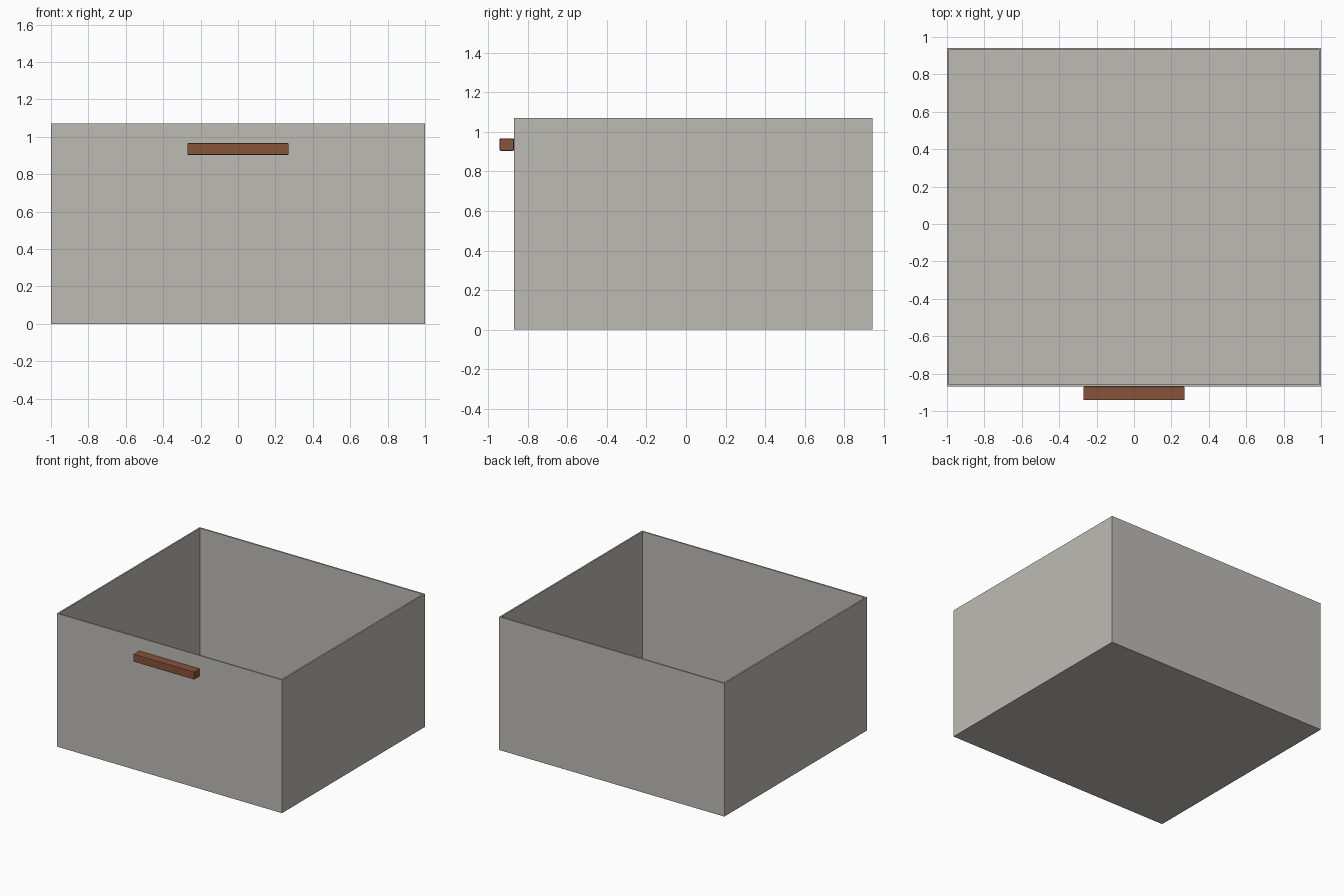
import bpy
import bmesh
from mathutils import Vector

cube = bpy.data.objects.get("Cube")
if cube:
    bpy.data.objects.remove(cube, do_unlink=True)


def make_material(name, rgb):
    mat = bpy.data.materials.new(name)
    mat.use_nodes = True
    mat.diffuse_color = (*rgb, 1)
    mat.node_tree.nodes["Principled BSDF"].inputs["Base Color"].default_value = (*rgb, 1)
    return mat


def box_bmesh(low, high):
    low, high = Vector(low), Vector(high)
    bm = bmesh.new()
    bmesh.ops.create_cube(bm, size=1)
    bmesh.ops.scale(bm, vec=high - low, verts=bm.verts)
    bmesh.ops.translate(bm, vec=(low + high) / 2, verts=bm.verts)
    return bm


def finish(bm, name, mat):
    mesh = bpy.data.meshes.new(name)
    bm.to_mesh(mesh)
    bm.free()
    mesh.materials.append(mat)
    obj = bpy.data.objects.new(name, mesh)
    bpy.context.collection.objects.link(obj)
    return obj


grey = make_material("warm grey", (0.515, 0.497, 0.462))
brown = make_material("brown wood", (0.242, 0.084, 0.042))

FRONT, BACK, HEIGHT, WALL = -0.87, 0.942, 1.07, 0.017

# Open bin: inset the top face to form the rim, then sink it to the floor
bm = box_bmesh((-1, FRONT, 0), (1, BACK, HEIGHT))
top = max(bm.faces, key=lambda f: f.calc_center_median().z)
bmesh.ops.inset_region(bm, faces=[top], thickness=WALL)
well = bmesh.ops.extrude_face_region(bm, geom=[top])["geom"]
bmesh.ops.translate(bm, vec=(0, 0, WALL - HEIGHT),
                    verts=[g for g in well if isinstance(g, bmesh.types.BMVert)])
if top.is_valid:
    bmesh.ops.delete(bm, geom=[top], context="FACES_ONLY")
bmesh.ops.recalc_face_normals(bm, faces=bm.faces)
finish(bm, "bin_body", grey)

# Handle bar with softened edges
handle = finish(box_bmesh((-0.27, -0.942, 0.904), (0.27, FRONT, 0.966)), "handle", brown)
bevel = handle.modifiers.new("soft_edges", "BEVEL")
bevel.width = 0.004
bevel.segments = 2
